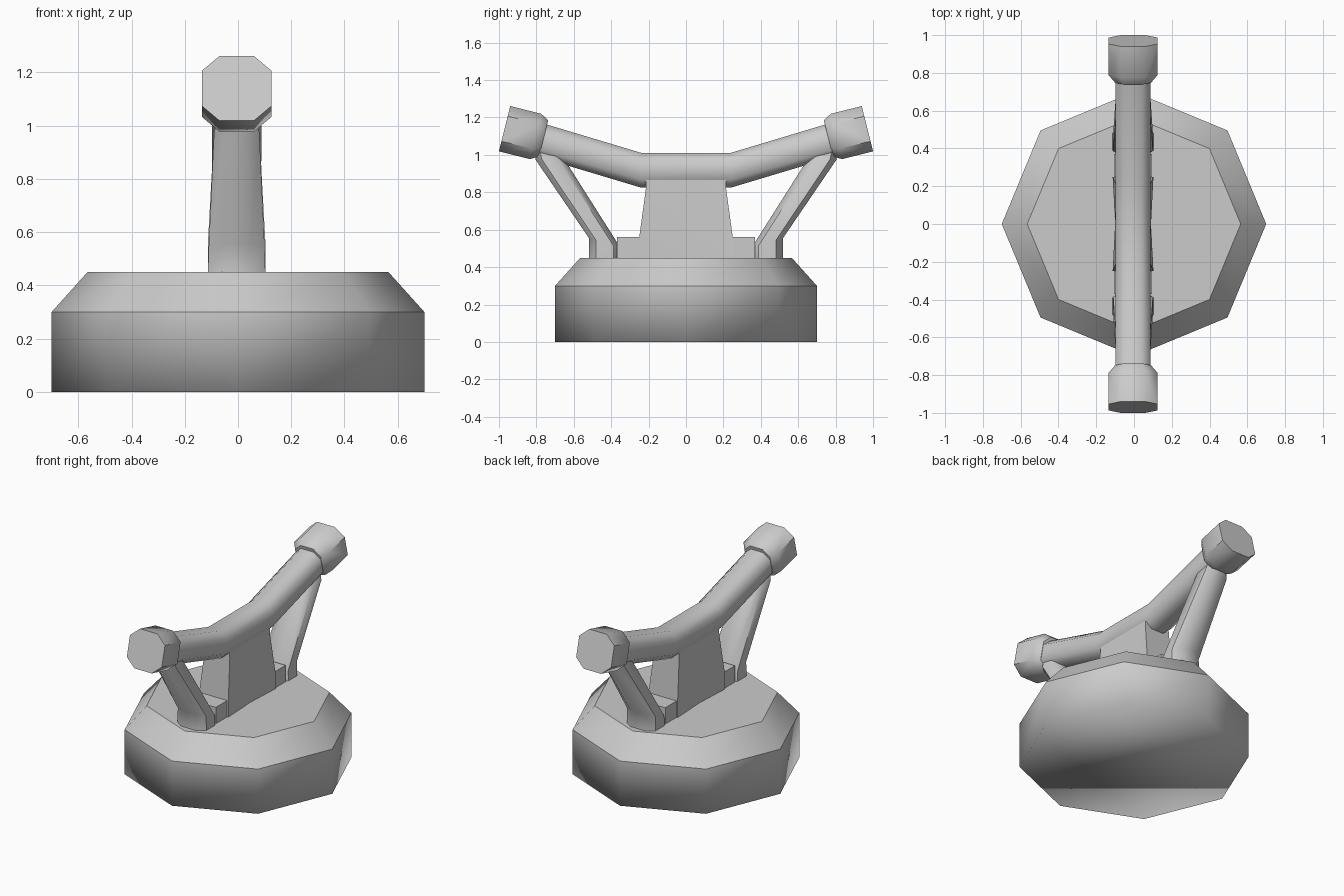
import bpy, bmesh, math
from mathutils import Vector

cube = bpy.data.objects.get("Cube")
if cube:
    bpy.data.objects.remove(cube)

grey = bpy.data.materials.new("plain_grey")
grey.use_nodes = True
colour = (0.6, 0.6, 0.6, 1)
grey.diffuse_color = colour
grey.node_tree.nodes["Principled BSDF"].inputs["Base Color"].default_value = colour

OCTAGON = [(1, -.55), (1, .55), (.5, 1), (-.5, 1),
           (-1, .55), (-1, -.55), (-.5, -1), (.5, -1)]
CENTRE_X = -0.005


def loft(name, rings):
    """Skin a list of equal point rings and close both ends."""
    bm = bmesh.new()
    loops = [[bm.verts.new(p) for p in ring] for ring in rings]
    n = len(loops[0])
    for a, b in zip(loops, loops[1:]):
        for i in range(n):
            j = (i + 1) % n
            bm.faces.new((a[i], a[j], b[j], b[i]))
    bm.faces.new(loops[0])
    bm.faces.new(loops[-1])
    bmesh.ops.recalc_face_normals(bm, faces=bm.faces)
    mesh = bpy.data.meshes.new(name)
    bm.to_mesh(mesh)
    bm.free()
    mesh.materials.append(grey)
    obj = bpy.data.objects.new(name, mesh)
    bpy.context.collection.objects.link(obj)
    return obj


def section(y, z, half_x, half_v, tilt=0, side=1):
    """Octagonal section standing across the y-z plane, leaned by tilt degrees."""
    t = math.radians(tilt)
    return [Vector((CENTRE_X + u * half_x,
                    side * (y - v * half_v * math.sin(t)),
                    z + v * half_v * math.cos(t))) for u, v in OCTAGON]


def smooth(obj, angle):
    bpy.ops.object.select_all(action="DESELECT")
    obj.select_set(True)
    bpy.context.view_layer.objects.active = obj
    bpy.ops.object.shade_smooth_by_angle(angle=math.radians(angle))


def base_ring(radius, z):
    return [Vector((radius * math.cos(i * math.pi / 4),
                    radius * math.sin(i * math.pi / 4), z)) for i in range(8)]


# Eight-sided base: soft around the sides and underside, crisp upper edges
base = loft("base", [base_ring(.70, 0), base_ring(.70, .30), base_ring(.565, .45)])
base.data.shade_smooth()
for edge in base.data.edges:
    heights = [base.data.vertices[i].co.z for i in edge.vertices]
    edge.use_edge_sharp = min(heights) > .2 and max(heights) - min(heights) < .01

# Centre body: waisted upright slab that flares towards both ends
body_rings = []
for z, half_y, waist, end in [(.44, .25, .095, .108), (.56, .25, .095, .108),
                              (.83, .213, .093, .093), (.92, .213, .09, .09)]:
    body_rings.append([Vector((CENTRE_X + x, y, z)) for x, y in
                       [(end, -half_y), (waist, 0), (end, half_y),
                        (-end, half_y), (-waist, 0), (-end, -half_y)]])
smooth(loft("centre_body", body_rings), 40)

# Bent crossbar carrying both caps
crossbar = loft("crossbar", [section(y, z, .093, .093) for y, z in
                             [(-.78, 1.08), (-.24, .918), (.24, .918), (.78, 1.08)]])
smooth(crossbar, 50)

for side, label in [(-1, "front"), (1, "back")]:
    # Angled cap with a chamfered collar
    t = math.radians(14)
    cap_rings = []
    for depth, half_x, half_v in [(0, .13, .125), (.17, .13, .125), (.215, .095, .1)]:
        cap_rings.append(section(.97 - depth * math.cos(t), 1.14 - depth * math.sin(t),
                                 half_x, half_v, 14, side))
    smooth(loft(label + "_cap", cap_rings), 46)

    # Sloping strut from the base up to the cap
    strut_rings = [section(y, z, hx, hv, tilt, side) for y, z, hx, hv, tilt in
                   [(.435, .44, .108, .085, 90), (.435, .53, .105, .088, 107),
                    (.727, .975, .085, .078, 90), (.75, 1.03, .07, .06, 90)]]
    smooth(loft(label + "_strut", strut_rings), 50)

    # Low web joining the body to the strut foot
    web = [[Vector((CENTRE_X + sx * .1, side * y, z)) for sx, z in
            [(1, .44), (1, .56), (-1, .56), (-1, .44)]] for y in (.2, .37)]
    smooth(loft(label + "_foot_web", web), 40)
